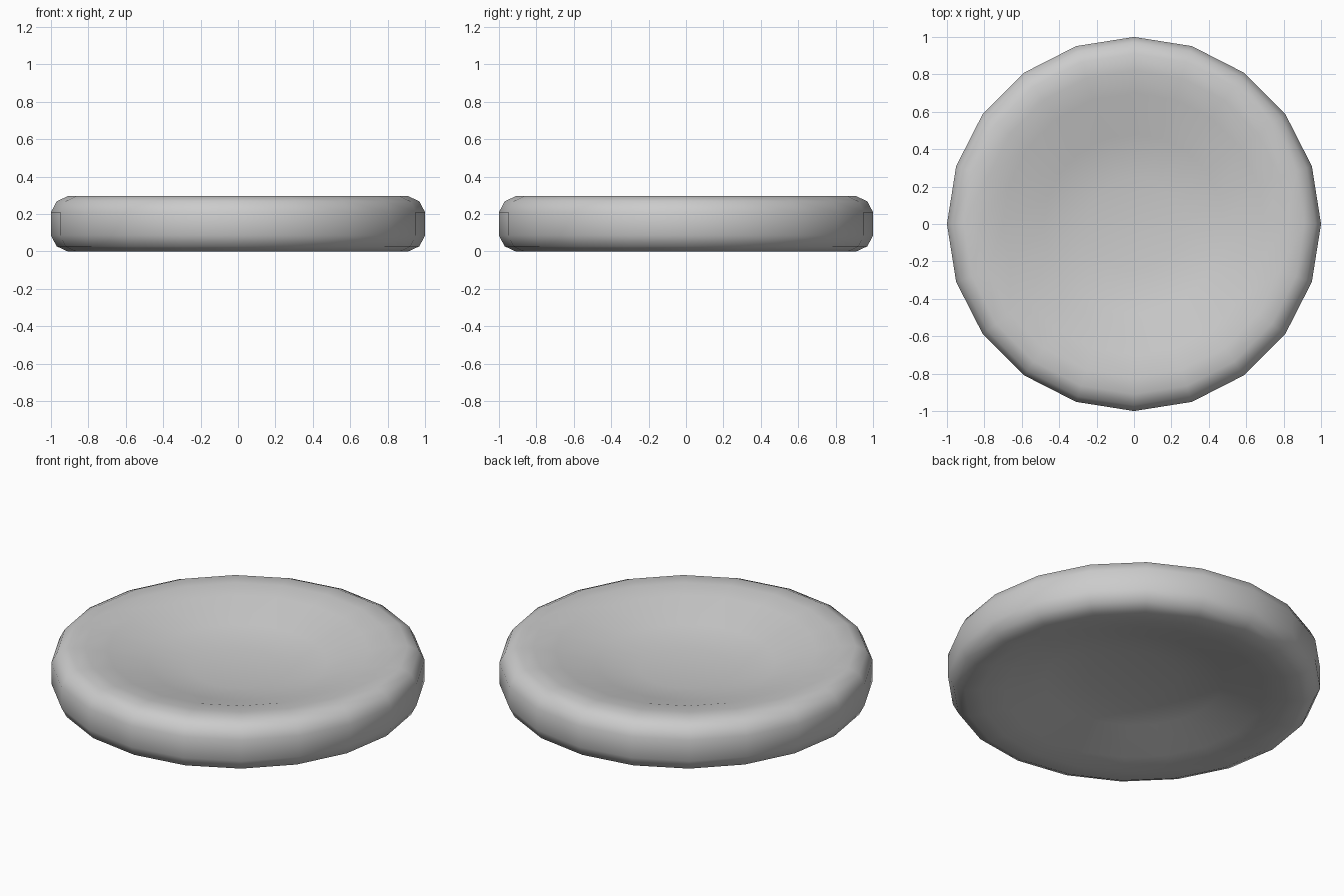
import bpy, bmesh
from math import cos, sin, pi, radians

if "Cube" in bpy.data.objects:
    bpy.data.objects.remove(bpy.data.objects["Cube"])

SIDES = 20
MID = 0.148  # height of the symmetry plane

# Half profile as (radius, height above the mid plane), centre to rim
half = [(0.25, 0.02), (0.48, 0.055), (0.70, 0.125), (0.82, 0.145),
        (0.91, 0.148), (0.97, 0.12), (1.0, 0.062)]
profile = [(r, MID + h) for r, h in half] + [(r, MID - h) for r, h in reversed(half)]

# Biconcave disc: rings lofted around z, capped by flat centres
bm = bmesh.new()
rings = [[bm.verts.new((r * cos(2 * pi * i / SIDES), r * sin(2 * pi * i / SIDES), z))
          for i in range(SIDES)] for r, z in profile]
for a, b in zip(rings, rings[1:]):
    for i in range(SIDES):
        j = (i + 1) % SIDES
        bm.faces.new((a[i], b[i], b[j], a[j]))
bm.faces.new(rings[0])
bm.faces.new(rings[-1][::-1])
bmesh.ops.recalc_face_normals(bm, faces=bm.faces)
mesh = bpy.data.meshes.new("biconcave_disc")
bm.to_mesh(mesh)
bm.free()
mesh.shade_smooth()
disc = bpy.data.objects.new("biconcave_disc", mesh)
bpy.context.collection.objects.link(disc)
